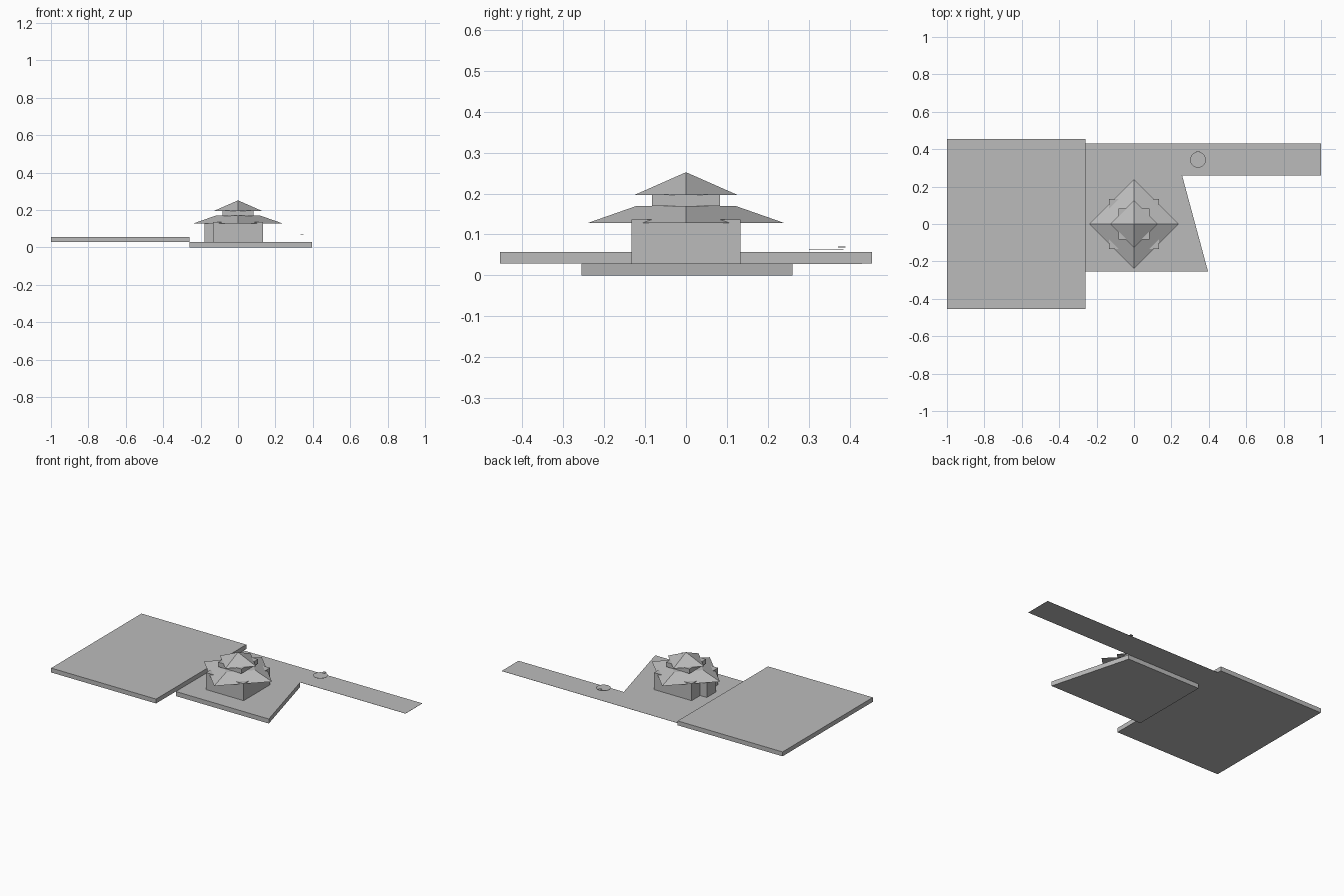
import bpy
import bmesh

cube = bpy.data.objects.get("Cube")
if cube:
    bpy.data.objects.remove(cube, do_unlink=True)

grey = bpy.data.materials.new("plain grey")
grey.use_nodes = True
grey.diffuse_color = (0.5, 0.5, 0.5, 1)
grey.node_tree.nodes["Principled BSDF"].inputs["Base Color"].default_value = (0.5, 0.5, 0.5, 1)


def finish(name, bm):
    bmesh.ops.recalc_face_normals(bm, faces=bm.faces)
    mesh = bpy.data.meshes.new(name)
    bm.to_mesh(mesh)
    bm.free()
    mesh.materials.append(grey)
    obj = bpy.data.objects.new(name, mesh)
    bpy.context.collection.objects.link(obj)
    return obj


def prism(name, outline, z0, z1):
    """Extrude a flat outline from z0 up to z1."""
    bm = bmesh.new()
    face = bm.faces.new([bm.verts.new((x, y, z0)) for x, y in outline])
    top = bmesh.ops.extrude_face_region(bm, geom=[face])["geom"]
    bmesh.ops.translate(bm, vec=(0, 0, z1 - z0),
                        verts=[v for v in top if isinstance(v, bmesh.types.BMVert)])
    return finish(name, bm)


def box(name, x0, x1, y0, y1, z0, z1):
    return prism(name, [(x0, y0), (x1, y0), (x1, y1), (x0, y1)], z0, z1)


def diamond_roof(name, bottom, top, z0, z1):
    """Four-sided roof with its corners on the x and y axes."""
    bm = bmesh.new()
    bmesh.ops.create_cone(bm, cap_ends=True, segments=4, radius1=bottom,
                          radius2=top, depth=z1 - z0)
    bmesh.ops.translate(bm, verts=bm.verts, vec=(0, 0, (z0 + z1) / 2))
    return finish(name, bm)


# Ground pieces
GROUND = 0.029
prism("base_platform", [(-0.26, -0.255), (0.396, -0.255), (0.257, 0.26), (-0.26, 0.26)], 0, GROUND)
box("raised_terrace", -1, -0.26, -0.455, 0.455, GROUND, 0.057)
box("long_path", -0.26, 1, 0.26, 0.43, GROUND - 0.001, GROUND)

# House walls and porch
box("lower_walls", -0.133, 0.133, -0.133, 0.133, GROUND, 0.137)
box("porch", -0.18, -0.133, -0.047, 0.047, GROUND, 0.13)
box("upper_walls", -0.083, 0.083, -0.083, 0.083, 0.169, 0.198)

# Roofs
diamond_roof("lower_roof", 0.24, 0.12, 0.128, 0.17)
diamond_roof("upper_roof", 0.127, 0, 0.196, 0.252)

# Small floating disc with a tab above its back edge
bm = bmesh.new()
bmesh.ops.create_cone(bm, cap_ends=True, segments=32, radius1=0.042, radius2=0.042, depth=0.002)
bmesh.ops.translate(bm, verts=bm.verts, vec=(0.342, 0.343, 0.064))
finish("floating_disc", bm)
box("disc_tab", 0.333, 0.351, 0.371, 0.39, 0.068, 0.07)
